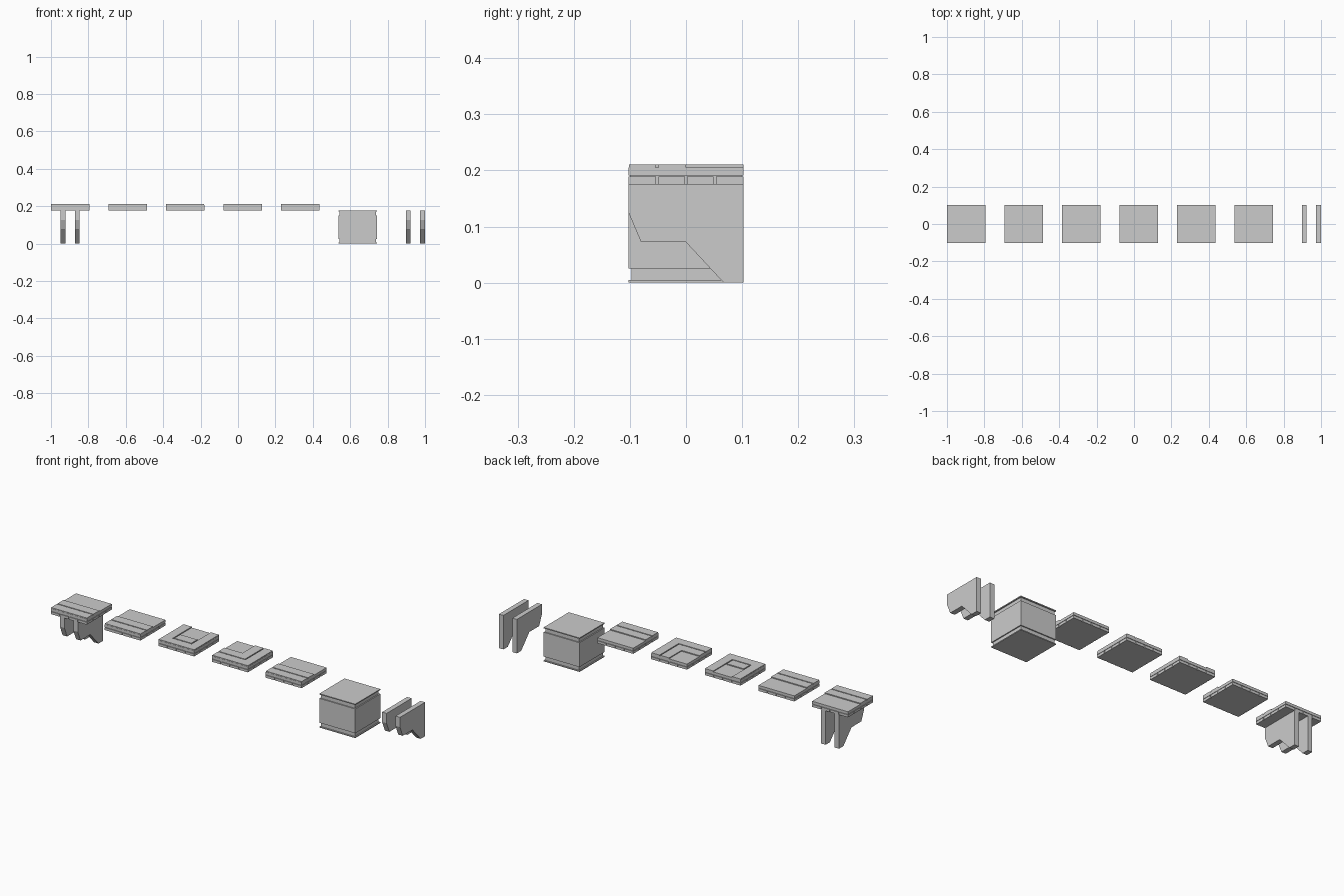
import bpy, bmesh

if "Cube" in bpy.data.objects:
    bpy.data.objects.remove(bpy.data.objects["Cube"])

U = 4 / 39            # half width of a tile
PITCH = 3 * U         # spacing between kit pieces
ZB = 0.176            # underside of the tiles
ZD = 0.2051           # deck level
ZT = 0.2101           # top of raised curbs
CORE = U - 0.004      # inset faces behind edge bricks


def piece_x(i):
    return -1 + U + i * PITCH


def add_box(bm, x0, x1, y0, y1, z0, z1):
    m = bmesh.ops.create_cube(bm, size=1)
    for v in m["verts"]:
        v.co.x = x1 if v.co.x > 0 else x0
        v.co.y = y1 if v.co.y > 0 else y0
        v.co.z = z1 if v.co.z > 0 else z0


def add_prism(bm, pts, depth, place):
    a = [bm.verts.new(place(p, 0)) for p in pts]
    b = [bm.verts.new(place(p, depth)) for p in pts]
    n = len(pts)
    bm.faces.new(a)
    bm.faces.new(b[::-1])
    for i in range(n):
        bm.faces.new((a[i], b[i], b[(i + 1) % n], a[(i + 1) % n]))


def finish(bm, name, x):
    bmesh.ops.recalc_face_normals(bm, faces=bm.faces[:])
    me = bpy.data.meshes.new(name)
    bm.to_mesh(me)
    bm.free()
    ob = bpy.data.objects.new(name, me)
    ob.location.x = x
    bpy.context.collection.objects.link(ob)
    return ob


# Curb layouts: outlines in tile space, lying on the deck
E, G, S = U - 0.001, 0.0545, 0.049


def strip(x0, x1, y0, y1):
    return [(x0, y0), (x1, y0), (x1, y1), (x0, y1)]


straight = [strip(-U, U, -E, -G), strip(-U, U, -S, 0)]
corner = [
    [(-U, -E), (E, -E), (E, U), (G, U), (G, -G), (-U, -G)],
    [(-U, -S), (S, -S), (S, U), (0, U), (0, 0), (-U, 0)],
]
end = [
    [(-E, -E), (E, -E), (E, U), (G, U), (G, -G), (-G, -G), (-G, U), (-E, U)],
    strip(-S, S, -S, 0),
]


def tile(name, i, curbs):
    bm = bmesh.new()
    zm, gap, n = 0.189, 0.002, 4
    # core, deck slab and a course of edge bricks below it
    add_box(bm, -CORE, CORE, -CORE, CORE, ZB, zm + 0.002)
    add_box(bm, -U, U, -U, U, zm + 0.002, ZD)
    w = 2 * U / n
    for k in range(n):
        a = -U + k * w + (gap if k else 0)
        b = -U + (k + 1) * w - (gap if k < n - 1 else 0)
        for s in (-1, 1):
            lo, hi = sorted((s * CORE, s * U))
            add_box(bm, a, b, lo, hi, ZB, zm)
            add_box(bm, lo, hi, max(a, -CORE), min(b, CORE), ZB, zm)
    # raised curbs
    for c in curbs:
        add_prism(bm, c, ZT - ZD, lambda p, d: (p[0], p[1], ZD + d))
    finish(bm, name, piece_x(i))


def brackets(name, i):
    prof = [(-U, ZB), (-U, 0.125), (-0.08, 0.072), (0, 0.072),
            (0.067, 0.0), (U, 0.0), (U, ZB)]
    bm = bmesh.new()
    for x0 in (-U / 2, U / 4):
        add_prism(bm, prof, U / 4, lambda p, d: (x0 + d, p[0], p[1]))
    finish(bm, name, piece_x(i))


# Tiles along the row
tile("supported_edge_tile", 0, straight)
tile("edge_tile", 1, straight)
tile("end_tile", 2, end)
tile("corner_tile", 3, corner)
tile("plain_edge_tile", 4, straight)

# Support brackets, under the first tile and on their own
brackets("tile_brackets", 0)
brackets("loose_brackets", 6)

# Foundation block with a recessed band near top and bottom
bm = bmesh.new()
I = U - 0.0055
levels = [(0, 0.005, U), (0.005, 0.025, I), (0.025, ZB - 0.025, U),
          (ZB - 0.025, ZB - 0.005, I), (ZB - 0.005, ZB, U)]
for z0, z1, r in levels:
    add_box(bm, -r, r, -r, r, z0, z1)
finish(bm, "foundation_block", piece_x(5))
